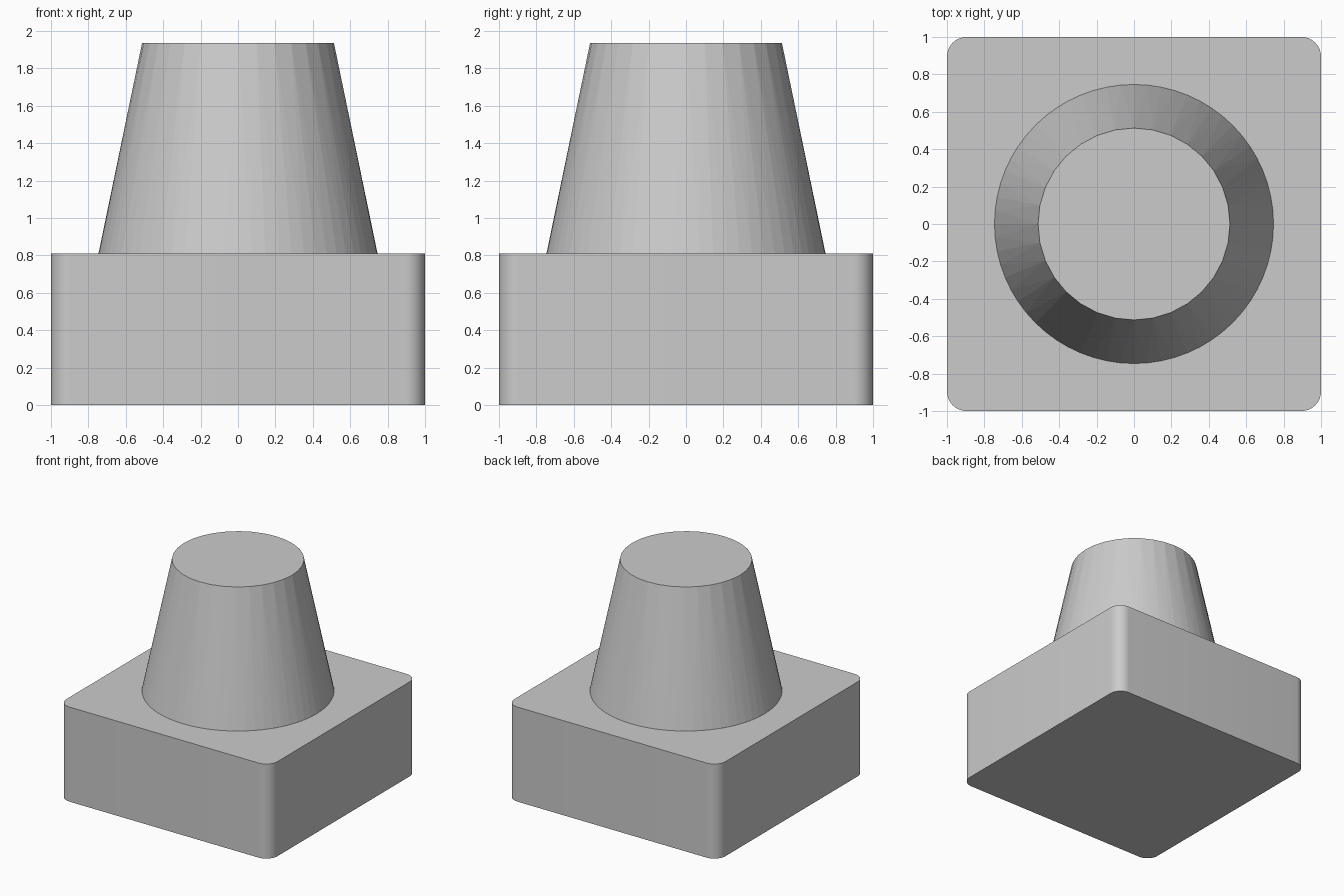
import bpy, bmesh
from math import cos, sin, pi

if "Cube" in bpy.data.objects:
    bpy.data.objects.remove(bpy.data.objects["Cube"])

BASE_H, TOP_Z = 0.81, 1.935


def make_object(name, bm):
    bmesh.ops.recalc_face_normals(bm, faces=bm.faces)
    mesh = bpy.data.meshes.new(name)
    bm.to_mesh(mesh)
    bm.free()
    obj = bpy.data.objects.new(name, mesh)
    bpy.context.collection.objects.link(obj)
    bpy.context.view_layer.objects.active = obj
    return obj


def ring(bm, radius, z, sides):
    return [bm.verts.new((radius * cos(2 * pi * i / sides),
                          radius * sin(2 * pi * i / sides), z))
            for i in range(sides)]


# square base block with rounded vertical corners
bm = bmesh.new()
bmesh.ops.create_cube(bm, size=1)
for v in bm.verts:
    v.co = (v.co.x * 2, v.co.y * 2, (v.co.z + 0.5) * BASE_H)
upright = [e for e in bm.edges if abs(e.verts[0].co.z - e.verts[1].co.z) > 0.1]
bmesh.ops.bevel(bm, geom=upright, offset=0.105, segments=10, profile=0.5,
                affect='EDGES')
base = make_object("base_block", bm)
base.select_set(True)
bpy.ops.object.shade_smooth_by_angle(angle=pi / 6)
base.select_set(False)

# faceted tapered column: finer ring at the bottom than at the top
bm = bmesh.new()
N = 32
low = ring(bm, 0.746, BASE_H, 2 * N)
high = ring(bm, 0.513, TOP_Z, N)
for i in range(N):
    a, b, c = low[2 * i], low[2 * i + 1], low[(2 * i + 2) % (2 * N)]
    t, u = high[i], high[(i + 1) % N]
    for tri in ((a, b, t), (b, u, t), (b, c, u)):
        bm.faces.new(tri)
bm.faces.new(high)
make_object("tapered_column", bm)
